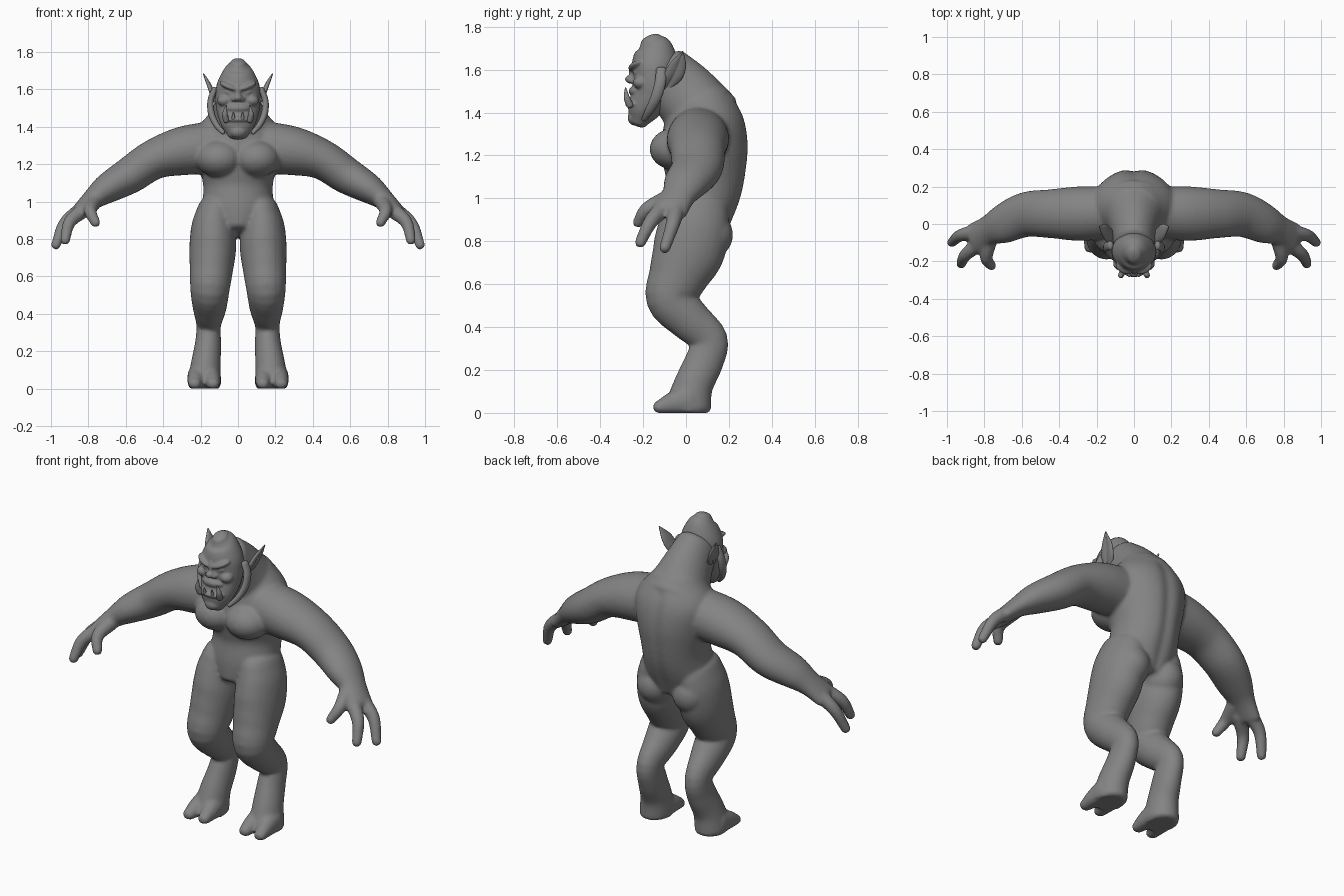
import bpy
import bmesh
import math
from mathutils import Matrix, Vector, Euler

default_cube = bpy.data.objects.get("Cube")
if default_cube:
    bpy.data.objects.remove(default_cube, do_unlink=True)

skin = bpy.data.materials.new("grey skin")
skin.use_nodes = True
grey = (0.23, 0.23, 0.23, 1)
skin.diffuse_color = grey
skin.node_tree.nodes["Principled BSDF"].inputs["Base Color"].default_value = grey

X_AXIS, Y_AXIS = Vector((1, 0, 0)), Vector((0, 1, 0))


def spline(points, steps=5):
    """Catmull-Rom interpolation of centre and radii together."""
    pts = [Vector(p) for p in points]
    pts = [2 * pts[0] - pts[1]] + pts + [2 * pts[-1] - pts[-2]]
    out = []
    for a, b, c, d in zip(pts, pts[1:], pts[2:], pts[3:]):
        for k in range(steps):
            t = k / steps
            out.append(0.5 * (2 * b + (c - a) * t + (2 * a - 5 * b + 4 * c - d) * t * t
                              + (3 * b - a - 3 * c + d) * t ** 3))
    return out + [pts[-2]]


def loft(bm, points, side=X_AXIS, pair=True, cap=0.8, groove=None, segments=28):
    """Tube of elliptical sections (x, y, z, radius along side, other radius)."""
    path = spline(points)
    centres = [Vector(p[:3]) for p in path]
    rings = []
    for i, p in enumerate(path):
        tangent = (centres[min(i + 1, len(path) - 1)] - centres[max(i - 1, 0)]).normalized()
        u = (side - tangent * side.dot(tangent)).normalized()
        v = tangent.cross(u)
        ring = (centres[i], u, v, tangent, max(p[3], 0.002), max(p[4], 0.002))
        rings.append(ring)

    def dome(ring, sign):
        c, u, v, t, a, b = ring
        angles = [math.radians(d) for d in (25, 50, 72, 86)]
        return [(c + t * sign * cap * min(a, b) * math.sin(q), u, v, t,
                 a * math.cos(q), b * math.cos(q)) for q in angles]

    rings = dome(rings[0], -1)[::-1] + rings + dome(rings[-1], 1)
    for mirror in ((1, -1) if pair else (1,)):
        loops = []
        for c, u, v, t, a, b in rings:
            loop = []
            for k in range(segments):
                q = math.tau * k / segments
                r = 1
                if groove:
                    r -= groove[1] * math.exp(-((q - groove[0]) / groove[2]) ** 2)
                co = c + (u * a * math.cos(q) + v * b * math.sin(q)) * r
                co.x *= mirror
                co.z = max(co.z, 0)
                loop.append(bm.verts.new(co))
            loops.append(loop)
        for lo, hi in zip(loops, loops[1:]):
            for k in range(segments):
                n = (k + 1) % segments
                bm.faces.new((lo[k], lo[n], hi[n], hi[k]))
        bm.faces.new(loops[0])
        bm.faces.new(loops[-1])


def blob(bm, place, size, turn=(0, 0, 0), pair=True):
    """Ellipsoid muscle or facial form."""
    rotation = Euler([math.radians(a) for a in turn]).to_matrix().to_4x4()
    shape = Matrix.Translation(place) @ rotation @ Matrix.Diagonal((*size, 1))
    for mirror in ((1, -1) if pair else (1,)):
        bmesh.ops.create_uvsphere(bm, u_segments=24, v_segments=14, radius=1,
                                  matrix=Matrix.Diagonal((mirror, 1, 1, 1)) @ shape)


def finish(bm, name, voxel=0, smooth=0):
    """Turn the parts into one object, fused into a single skin if asked."""
    bmesh.ops.recalc_face_normals(bm, faces=bm.faces)
    mesh = bpy.data.meshes.new(name)
    bm.to_mesh(mesh)
    bm.free()
    mesh.materials.append(skin)
    mesh.shade_smooth()
    obj = bpy.data.objects.new(name, mesh)
    bpy.context.collection.objects.link(obj)
    if voxel:
        fuse = obj.modifiers.new("fuse", 'REMESH')
        fuse.mode = 'VOXEL'
        fuse.voxel_size = voxel
        fuse.use_smooth_shade = True
        soften = obj.modifiers.new("soften", 'SMOOTH')
        soften.factor = 0.5
        soften.iterations = smooth
    return obj


body = bmesh.new()

# Torso with a spine groove, and the hunched neck
loft(body, [(0, .04, .85, .13, .15), (0, .06, .95, .19, .17), (0, .09, 1.08, .185, .185),
            (0, .09, 1.23, .215, .205), (0, .09, 1.37, .225, .185), (0, .085, 1.5, .13, .115)],
     pair=False, cap=.25, groove=(math.pi / 2, .07, .16), segments=64)
loft(body, [(0, .1, 1.36, .19, .17), (0, -.01, 1.49, .135, .155), (0, -.11, 1.59, .105, .135)],
     pair=False, cap=.4)

# Chest and buttocks
blob(body, (.1, -.045, 1.23), (.125, .125, .1), (0, 0, 12))
blob(body, (.115, .09, .83), (.11, .13, .12))

# Arms, from shoulder to palm
loft(body, [(.14, .06, 1.29, .14, .14), (.3, .055, 1.27, .145, .13), (.45, .055, 1.225, .13, .107),
            (.58, .05, 1.14, .12, .098), (.7, 0, 1.07, .105, .08), (.78, -.035, 1.01, .08, .056),
            (.85, -.075, .945, .085, .042)], side=Y_AXIS, cap=.6)

# Two fingers and a thumb
for finger in ([(.82, -.04, .97), (.925, -.06, .885), (.975, -.1, .765)],
               [(.82, -.1, .96), (.9, -.165, .89), (.925, -.215, .79)],
               [(.77, -.08, 1), (.79, -.18, .95), (.76, -.225, .885)]):
    loft(body, [(*p, r, r) for p, r in zip(finger, (.043, .034, .026))], side=Y_AXIS)

# Legs, bent at knee and hock
loft(body, [(.12, .05, .95, .1, .15), (.132, .035, .86, .118, .165), (.135, .01, .75, .125, .168),
            (.143, -.04, .63, .115, .138), (.15, -.07, .53, .105, .115), (.152, .015, .435, .09, .1),
            (.157, .11, .34, .066, .085), (.16, .085, .24, .07, .09), (.172, .035, .13, .08, .092),
            (.18, .01, .03, .09, .108)])

# Cloven toes
for x, splay in ((.137, -.004), (.226, .006)):
    loft(body, [(x, .02, .06, .045, .07), (x, -.06, .045, .045, .055),
                (x + splay, -.13, .025, .034, .03)])
finish(body, "body", .0105, 5)

head = bmesh.new()

# Skull and jaw
loft(head, [(0, -.222, 1.355, .055, .042), (0, -.2, 1.41, .09, .075), (0, -.16, 1.49, .115, .09),
            (0, -.15, 1.56, .12, .1), (0, -.145, 1.63, .113, .107), (0, -.15, 1.7, .08, .088),
            (0, -.165, 1.74, .042, .05)], pair=False, cap=.5)

# Slanted brows, cheekbones, eyelids
blob(head, (.05, -.232, 1.618), (.055, .034, .017), (0, -22, 25))
blob(head, (.074, -.212, 1.54), (.038, .036, .03))
blob(head, (.052, -.229, 1.585), (.026, .016, .009), (0, -15, 22))

# Nose, muzzle and jutting lower lip
blob(head, (0, -.243, 1.59), (.017, .024, .045), pair=False)
blob(head, (0, -.258, 1.555), (.024, .027, .02), pair=False)
blob(head, (.021, -.25, 1.548), (.015, .02, .013))
blob(head, (0, -.222, 1.5), (.07, .045, .03), pair=False)
blob(head, (0, -.232, 1.44), (.08, .052, .022), pair=False)
blob(head, (0, -.24, 1.375), (.045, .032, .035), pair=False)
finish(head, "head", .006, 3)

# Pointed ears with a scooped outer face
ears = bmesh.new()
loft(ears, [(.105, -.09, 1.52, .022, .02), (.135, -.06, 1.57, .043, .018),
            (.158, -.035, 1.625, .037, .014), (.185, -.015, 1.683, .004, .004)],
     side=Y_AXIS, groove=(math.pi * 1.5, .7, .6))
finish(ears, "ears")

# Flat bands running from the temples down to the jaw
bands = bmesh.new()
loft(bands, [(.125, -.115, 1.6, .024, .016), (.146, -.12, 1.54, .026, .017),
             (.142, -.14, 1.47, .025, .018), (.115, -.17, 1.41, .02, .016),
             (.08, -.195, 1.37, .012, .012)], side=Y_AXIS)
finish(bands, "jaw_bands")

# Lower tusks and small teeth
tusks = bmesh.new()
loft(tusks, [(.064, -.262, 1.435, .017, .017), (.07, -.276, 1.47, .014, .014),
             (.062, -.282, 1.515, .003, .003)])
loft(tusks, [(.025, -.272, 1.445, .01, .01), (.025, -.28, 1.475, .004, .004)])
finish(tusks, "tusks")
